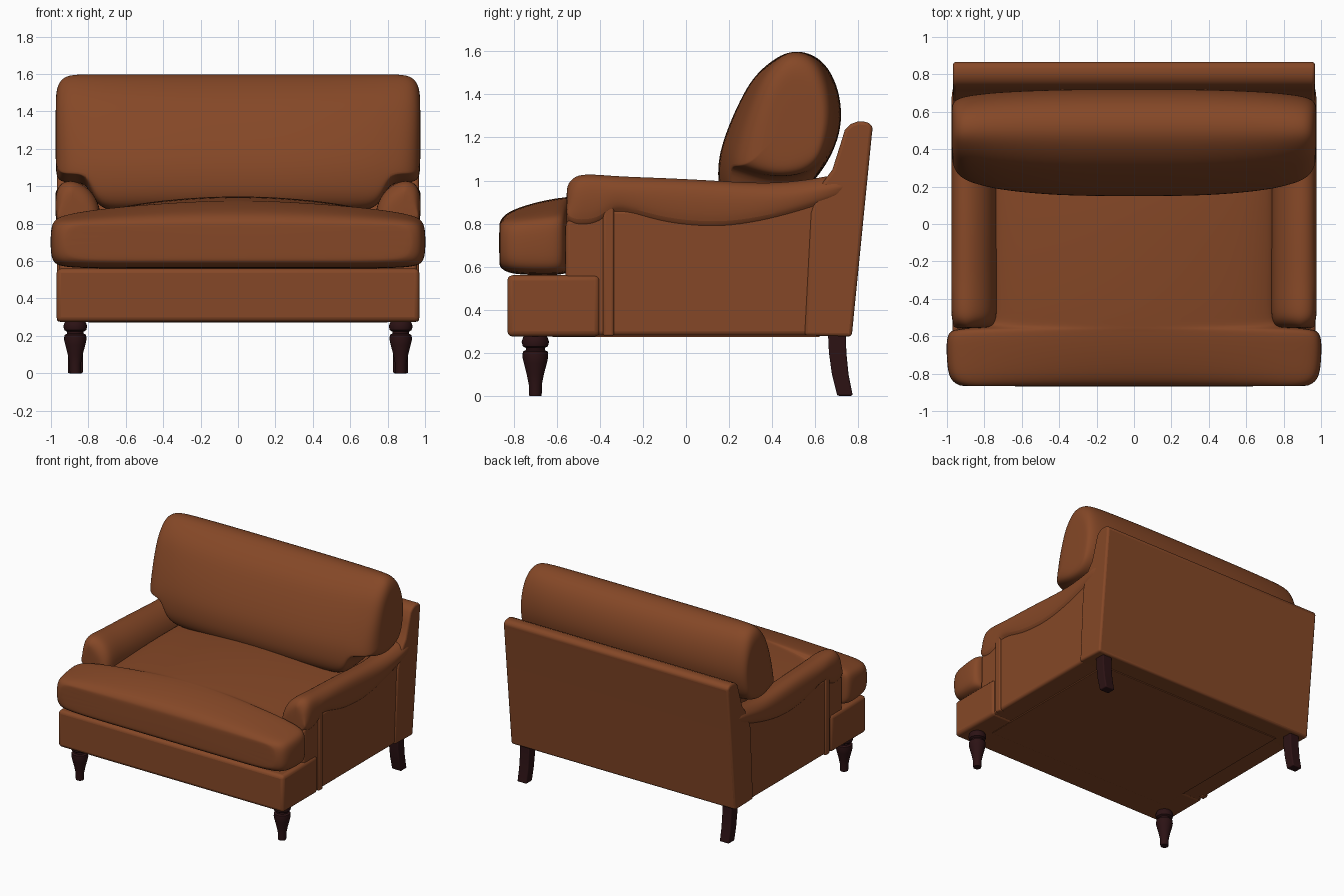
import bpy, bmesh, math


def material(name, col):
    m = bpy.data.materials.new(name)
    m.diffuse_color = (*col, 1)
    return m


LEATHER = material("tan leather", (0.235, 0.064, 0.02))
WOOD = material("dark wood", (0.025, 0.006, 0.007))


def finish(name, bm, mat, bevel=0, subsurf=0, angle=40):
    bmesh.ops.recalc_face_normals(bm, faces=bm.faces)
    me = bpy.data.meshes.new(name)
    bm.to_mesh(me)
    bm.free()
    me.materials.append(mat)
    ob = bpy.data.objects.new(name, me)
    bpy.context.collection.objects.link(ob)
    if bevel:
        b = ob.modifiers.new("bevel", 'BEVEL')
        b.width, b.segments, b.limit_method = bevel, 3, 'ANGLE'
    if subsurf:
        s = ob.modifiers.new("subsurf", 'SUBSURF')
        s.levels = s.render_levels = subsurf
    bpy.ops.object.select_all(action='DESELECT')
    ob.select_set(True)
    bpy.context.view_layer.objects.active = ob
    bpy.ops.object.shade_smooth_by_angle(angle=math.radians(angle))
    return ob


def loft(name, rings, mat, **kw):
    """Skin closed rings of equal length and cap both ends."""
    bm = bmesh.new()
    vs = [[bm.verts.new(p) for p in r] for r in rings]
    n = len(vs[0])
    for a, b in zip(vs, vs[1:]):
        for i in range(n):
            j = (i + 1) % n
            bm.faces.new((a[i], a[j], b[j], b[i]))
    bm.faces.new(vs[0])
    bm.faces.new(vs[-1])
    return finish(name, bm, mat, **kw)


def prism(name, pts, x0, x1, mat, bevel=0.012):
    """Side profile (y, z) extruded across x."""
    return loft(name, [[(x, y, z) for y, z in pts] for x in (x0, x1)], mat, bevel=bevel)


def box(y0, y1, z0, z1):
    return [(y0, z0), (y1, z0), (y1, z1), (y0, z1)]


# Base: front rail, deck and underside panel
prism("front_rail", box(-0.83, -0.40, 0.275, 0.56), -0.97, 0.97, LEATHER, 0.025)
prism("seat_deck", box(-0.5, 0.76, 0.28, 0.565), -0.94, 0.94, LEATHER)
prism("underside_panel", box(-0.62, 0.62, 0.272, 0.29), -0.8, 0.8, LEATHER, 0.004)

# Back frame with rolled top
prism("back_frame", [(0.55, 0.28), (0.77, 0.275), (0.862, 1.2), (0.868, 1.25), (0.845, 1.272),
                     (0.80, 1.275), (0.765, 1.262), (0.738, 1.235), (0.715, 1.16),
                     (0.68, 1.05), (0.62, 0.97), (0.58, 0.85)], -0.967, 0.967, LEATHER, 0.015)

# T-shaped seat cushion, lofted front to back: y, half width, bottom, edge, crown
seat_rows = [(-0.868, 0.91, 0.615, 0.765, 0.79), (-0.865, 0.93, 0.60, 0.775, 0.81),
             (-0.845, 0.97, 0.58, 0.79, 0.84), (-0.80, 0.995, 0.565, 0.80, 0.868),
             (-0.70, 1.003, 0.56, 0.81, 0.90), (-0.61, 1.003, 0.56, 0.82, 0.918),
             (-0.575, 0.985, 0.565, 0.82, 0.922), (-0.56, 0.95, 0.57, 0.81, 0.925),
             (-0.55, 0.78, 0.57, 0.81, 0.925), (-0.50, 0.765, 0.56, 0.82, 0.93),
             (-0.3, 0.765, 0.56, 0.83, 0.942), (0.0, 0.765, 0.56, 0.84, 0.95),
             (0.3, 0.765, 0.56, 0.84, 0.945), (0.6, 0.765, 0.56, 0.83, 0.90)]


def seat_ring(y, w, zb, ze, zc):
    half = [(0.5 * w, zb), (w - 0.07, zb), (w - 0.015, zb + 0.03), (w, zb + 0.08),
            (w, ze - 0.05), (w - 0.015, ze), (w - 0.06, ze + 0.025)]
    for f in (0.8, 0.55, 0.28):
        half.append((f * w, ze + 0.025 + (zc - ze - 0.025) * (1 - f * f)))
    ring = [(0, zb)] + half + [(0, zc)] + [(-x, z) for x, z in reversed(half)]
    return [(x, y, z) for x, z in ring]


loft("seat_cushion", [seat_ring(*r) for r in seat_rows], LEATHER, subsurf=2, angle=60)

# Back cushion, lofted across x and notched over the arms
profile = [(0.20, 0.87), (0.155, 0.95), (0.147, 1.03), (0.155, 1.13), (0.20, 1.26), (0.25, 1.37),
           (0.31, 1.48), (0.40, 1.56), (0.48, 1.603), (0.57, 1.597), (0.65, 1.545),
           (0.705, 1.44), (0.725, 1.32), (0.715, 1.22), (0.675, 1.11), (0.60, 1.0),
           (0.50, 0.90), (0.35, 0.86)]
# x, depth scale, height scale, lowest z
stations = [(0, 1, 1, 0.86), (0.35, 1, 1, 0.86), (0.6, 0.94, 1, 0.86), (0.72, 0.89, 1, 0.87),
            (0.77, 0.86, 1, 0.93), (0.81, 0.83, 1, 0.99), (0.87, 0.78, 0.995, 1.0),
            (0.92, 0.71, 0.97, 1.0), (0.955, 0.60, 0.88, 1.01), (0.972, 0.45, 0.72, 1.04),
            (0.975, 0.3, 0.5, 1.1)]


def back_ring(x, sy, sz, low):
    ring = []
    for y, z in profile:
        f = sy if y < 0.48 else 0.4 + 0.6 * sy
        z = 1.28 + (z - 1.28) * (sz if z > 1.28 else 1)
        ring.append((x, 0.48 + (y - 0.48) * f, max(z, low + 0.25 * abs(y - 0.42) * (low > 0.95))))
    return ring


left = [back_ring(-s[0], *s[1:]) for s in reversed(stations[1:])]
loft("back_cushion", left + [back_ring(*s) for s in stations], LEATHER, subsurf=2, angle=60)

# Arm roll rows: y, lower edge, top, inset
arm_rows = [(-0.556, 0.84, 0.955, 0.05), (-0.548, 0.815, 0.99, 0.025), (-0.52, 0.795, 1.02, 0.008),
            (-0.48, 0.79, 1.033, 0), (-0.40, 0.80, 1.03, 0), (-0.34, 0.87, 1.025, 0),
            (-0.25, 0.85, 1.02, 0), (-0.1, 0.80, 1.015, 0), (0.1, 0.78, 1.005, 0),
            (0.25, 0.79, 0.995, 0), (0.42, 0.825, 0.99, 0), (0.6, 0.88, 1.01, 0),
            (0.80, 0.95, 1.055, 0)]


def arm_ring(s, y, zb, zt, i):
    m = (zb + zt) / 2
    pts = [(0.945, zb), (0.972, zb + 0.012), (0.98 - i, m), (0.968 - i, zt - 0.04),
           (0.935 - i, zt - 0.008), (0.89, zt), (0.84 + i, zt - 0.015), (0.785 + i, zt - 0.055),
           (0.745 + i, zt - 0.12), (0.73 + i, zt - 0.2), (0.74 + i, 0.7), (0.90, 0.7)]
    return [(s * x, y, z) for x, z in pts]


leg_profile = [(0.0, 0.028), (0.012, 0.03), (0.05, 0.03), (0.10, 0.04), (0.15, 0.053),
               (0.18, 0.06), (0.205, 0.058), (0.212, 0.044), (0.222, 0.044), (0.23, 0.058),
               (0.25, 0.064), (0.268, 0.058), (0.285, 0.05)]

for s, side in ((-1, "left"), (1, "right")):
    # Arm panel, padded roll and raised front strip
    prism(side + "_arm_panel", [(-0.56, 0.28), (-0.56, 0.80), (-0.51, 0.87), (0.1, 0.86),
                                (0.5, 0.88), (0.83, 0.97), (0.768, 0.28)],
          s * 0.75, s * 0.957, LEATHER, 0.02)
    loft(side + "_arm_roll", [arm_ring(s, *r) for r in arm_rows], LEATHER, subsurf=2, angle=60)
    prism(side + "_arm_strip", box(-0.385, -0.335, 0.277, 0.885), s * 0.92, s * 0.968, LEATHER, 0.01)
    # Turned front leg
    loft(side + "_front_leg",
         [[(s * 0.87 + r * math.cos(a * math.pi / 12), -0.70 + r * math.sin(a * math.pi / 12), z)
           for a in range(24)] for z, r in leg_profile], WOOD)
    # Swept square back leg
    prism(side + "_back_leg", [(0.66, 0.285), (0.664, 0.2), (0.678, 0.1), (0.703, 0.0),
                               (0.775, 0.0), (0.755, 0.1), (0.745, 0.2), (0.743, 0.285)],
          s * 0.83, s * 0.91, WOOD, 0.008)
